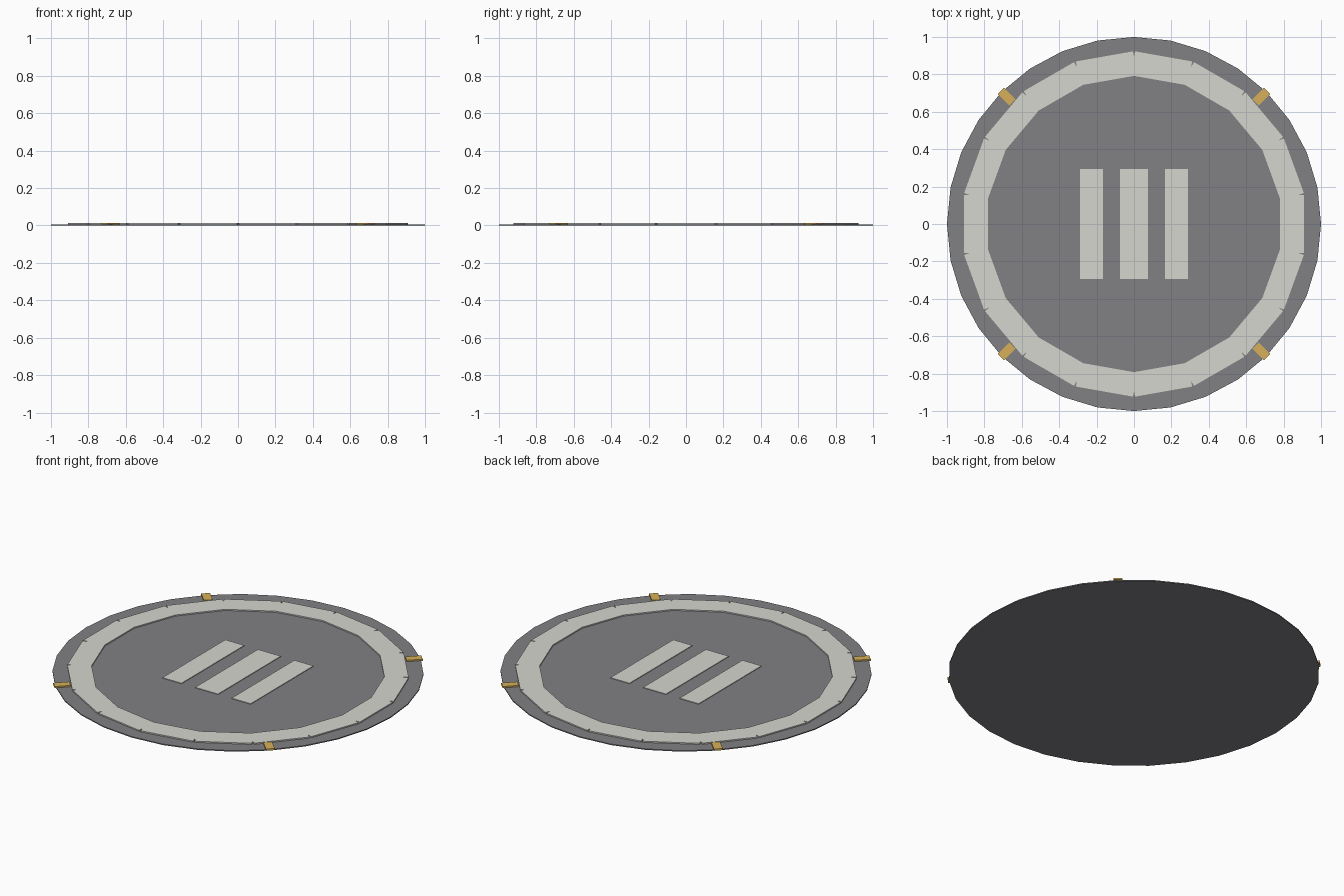
import bpy, bmesh, math
from mathutils import Matrix

if "Cube" in bpy.data.objects:
    bpy.data.objects.remove(bpy.data.objects["Cube"])


def material(name, rgb):
    m = bpy.data.materials.new(name)
    m.diffuse_color = (*rgb, 1)
    m.use_nodes = True
    m.node_tree.nodes["Principled BSDF"].inputs["Base Color"].default_value = m.diffuse_color
    return m


GREY = material("deck_grey", (0.22, 0.22, 0.235))
PAINT = material("pale_paint", (0.66, 0.67, 0.62))
AMBER = material("amber", (0.68, 0.43, 0.10))


def finish(name, bm, mat):
    me = bpy.data.meshes.new(name)
    bm.to_mesh(me)
    bm.free()
    me.materials.append(mat)
    ob = bpy.data.objects.new(name, me)
    bpy.context.collection.objects.link(ob)
    return ob


def block(bm, x0, x1, half_y, z0, z1, angle=0.0):
    """Box reaching from x0 to x1, then turned about the z axis."""
    mat = (Matrix.Rotation(angle, 4, 'Z')
           @ Matrix.Translation(((x0 + x1) / 2, 0, (z0 + z1) / 2))
           @ Matrix.Diagonal((x1 - x0, 2 * half_y, z1 - z0, 1)))
    bmesh.ops.create_cube(bm, size=1, matrix=mat)


# Flat round deck
DECK = 0.006
bm = bmesh.new()
bmesh.ops.create_cone(bm, cap_ends=True, segments=32, radius1=1, radius2=1,
                      depth=DECK, matrix=Matrix.Translation((0, 0, DECK / 2)))
finish("deck", bm, GREY)

# Raised ring of 18 straight strips, notched at the outer joints
bm = bmesh.new()
for i in range(18):
    block(bm, 0.78, 0.91, 0.155, 0.004, 0.013, math.radians(20 * i))
finish("marking_ring", bm, PAINT)

# Three centre stripes
for name, x0, x1 in (("left_stripe", -0.29, -0.165),
                     ("middle_stripe", -0.075, 0.075),
                     ("right_stripe", 0.165, 0.29)):
    bm = bmesh.new()
    block(bm, x0, x1, 0.295, 0.004, 0.010)
    finish(name, bm, PAINT)

# Four amber edge lights on the diagonals
for i in range(4):
    bm = bmesh.new()
    block(bm, 0.92, 1.007, 0.024, 0.004, 0.014, math.radians(45 + 90 * i))
    finish(f"edge_light_{i + 1}", bm, AMBER)
